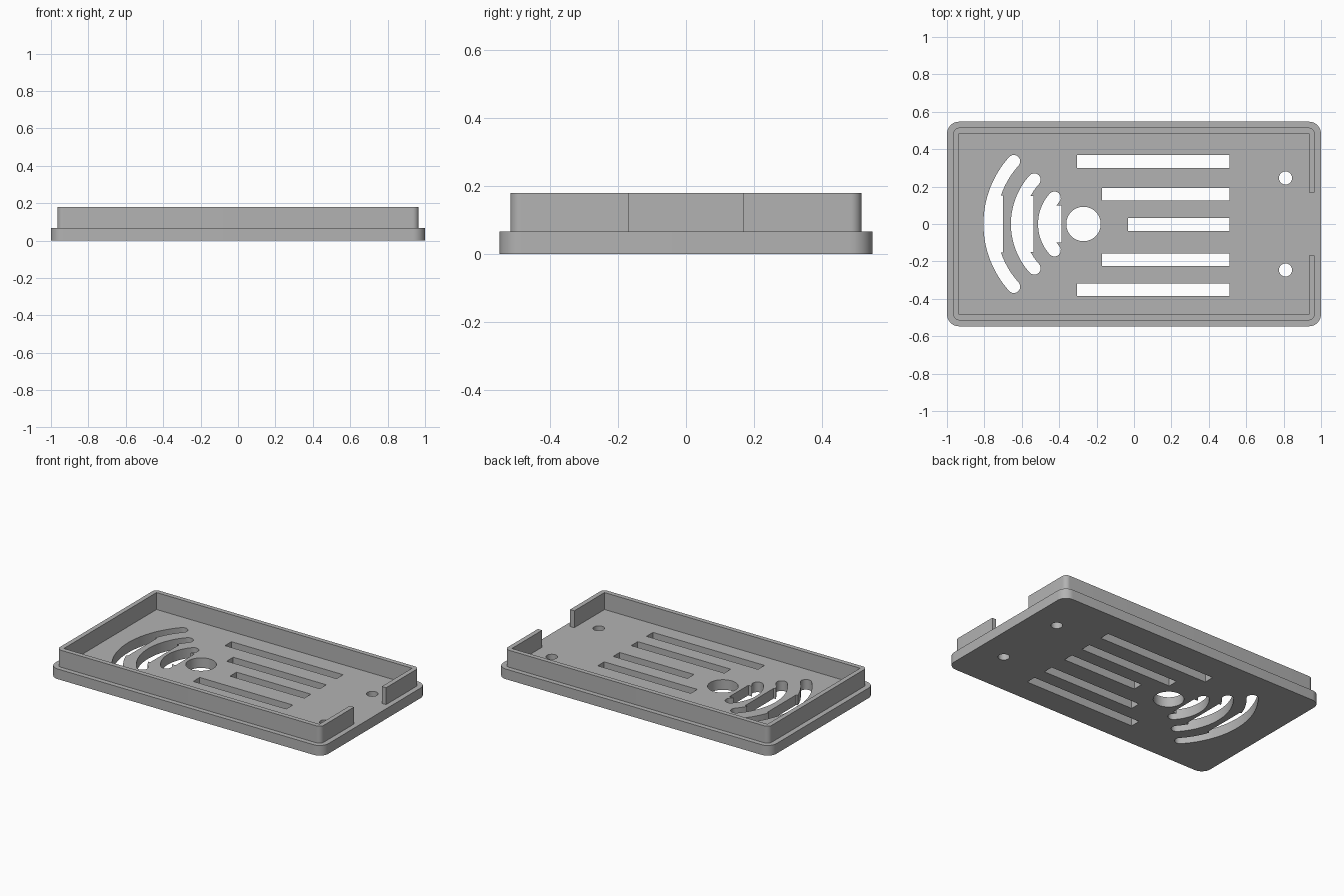
import bpy
import bmesh
from math import sin, cos, asin, radians, pi

if "Cube" in bpy.data.objects:
    bpy.data.objects.remove(bpy.data.objects["Cube"], do_unlink=True)

GREY = 0.45
grey = bpy.data.materials.new("plain grey")
grey.use_nodes = True
grey.diffuse_color = (GREY, GREY, GREY, 1)
grey.node_tree.nodes["Principled BSDF"].inputs["Base Color"].default_value = (GREY, GREY, GREY, 1)


def arc(cx, cy, r, start, end, steps):
    """Points on an arc, angles in radians."""
    return [(cx + r * cos(start + (end - start) * i / steps),
             cy + r * sin(start + (end - start) * i / steps)) for i in range(steps + 1)]


def rounded_rect(hx, hy, r):
    """Counter-clockwise outline starting at the right side's upper corner."""
    points = []
    for i, (sx, sy) in enumerate([(1, 1), (-1, 1), (-1, -1), (1, -1)]):
        points += arc(sx * (hx - r), sy * (hy - r), r, i * pi / 2, (i + 1) * pi / 2, 10)
    return points


def rect(x0, x1, y0, y1):
    return [(x0, y0), (x1, y0), (x1, y1), (x0, y1)]


def circle(cx, cy, r):
    return arc(cx, cy, r, 0, 2 * pi, 48)[:-1]


def arched_slot(cx, outer, inner, spread, flat_x, flat_y):
    """Curved slot with round ends, widened by a flat-sided notch inside."""
    mid, cap = (outer + inner) / 2, (outer - inner) / 2
    a0, a1 = pi - spread, pi + spread
    notch = asin(flat_y / inner)
    points = arc(cx, 0, outer, a0, a1, 32)
    points += arc(cx + mid * cos(a1), mid * sin(a1), cap, a1, a1 + pi, 10)[1:]
    points += arc(cx, 0, inner, a1, pi + notch, 10)[1:]
    points += [(flat_x, -flat_y), (flat_x, flat_y)]
    points += arc(cx, 0, inner, pi - notch, a0, 10)
    points += arc(cx + mid * cos(a0), mid * sin(a0), cap, a0 + pi, a0 + 2 * pi, 10)[1:-1]
    return points


def extrude_outlines(name, outlines, z0, z1):
    """Fill the first outline minus the rest, and extrude from z0 to z1."""
    curve = bpy.data.curves.new(name + " outline", 'CURVE')
    curve.dimensions = '2D'
    curve.fill_mode = 'BOTH'
    curve.extrude = (z1 - z0) / 2
    for points in outlines:
        spline = curve.splines.new('POLY')
        spline.points.add(len(points) - 1)
        for point, (x, y) in zip(spline.points, points):
            point.co = (x, y, 0, 1)
        spline.use_cyclic_u = True
    helper = bpy.data.objects.new(name + " helper", curve)
    bpy.context.scene.collection.objects.link(helper)
    graph = bpy.context.evaluated_depsgraph_get()
    mesh = bpy.data.meshes.new_from_object(helper.evaluated_get(graph))
    bpy.data.objects.remove(helper, do_unlink=True)
    bpy.data.curves.remove(curve)

    bm = bmesh.new()
    bm.from_mesh(mesh)
    bmesh.ops.remove_doubles(bm, verts=bm.verts, dist=0.0001)
    bmesh.ops.translate(bm, verts=bm.verts, vec=(0, 0, (z0 + z1) / 2))
    bmesh.ops.recalc_face_normals(bm, faces=bm.faces)
    bm.to_mesh(mesh)
    bm.free()
    mesh.name = name
    mesh.materials.clear()
    mesh.materials.append(grey)
    obj = bpy.data.objects.new(name, mesh)
    bpy.context.scene.collection.objects.link(obj)
    bpy.ops.object.select_all(action='DESELECT')
    obj.select_set(True)
    bpy.context.view_layer.objects.active = obj
    bpy.ops.object.shade_smooth_by_angle(angle=radians(30))
    return obj


PLATE_TOP = 0.067
HUB_X = -0.27

# Openings: round hub hole and two screw holes
holes = [circle(HUB_X, 0, 0.092)]
holes += [circle(0.81, y, 0.035) for y in (0.246, -0.246)]

# Straight vents, stepped around the hub
for x0, y in [(-0.305, 0.334), (-0.17, 0.159), (-0.033, -0.003), (-0.17, -0.191), (-0.305, -0.351)]:
    holes.append(rect(x0, 0.511, y - 0.034, y + 0.034))

# Arched vents, concentric with the hub
for outer, flat_x, flat_y in [(0.535, -0.70, 0.152), (0.388, -0.537, 0.15), (0.243, -0.387, 0.098)]:
    holes.append(arched_slot(HUB_X, outer, outer - 0.068, radians(42), flat_x, flat_y))

# Base plate
extrude_outlines("base_plate", [rounded_rect(1.0, 0.547, 0.065)] + holes, 0, PLATE_TOP)

# Raised lip, open in the middle of one short side
OUT_X, OUT_Y, WALL, GAP = 0.966, 0.515, 0.031, 0.168
in_x, in_y = OUT_X - WALL, OUT_Y - WALL
lip = [(OUT_X, GAP)] + rounded_rect(OUT_X, OUT_Y, 0.032) + [(OUT_X, -GAP), (in_x, -GAP)]
lip += [(in_x, -in_y), (-in_x, -in_y), (-in_x, in_y), (in_x, in_y), (in_x, GAP)]
extrude_outlines("raised_lip", [lip], PLATE_TOP, 0.179)
